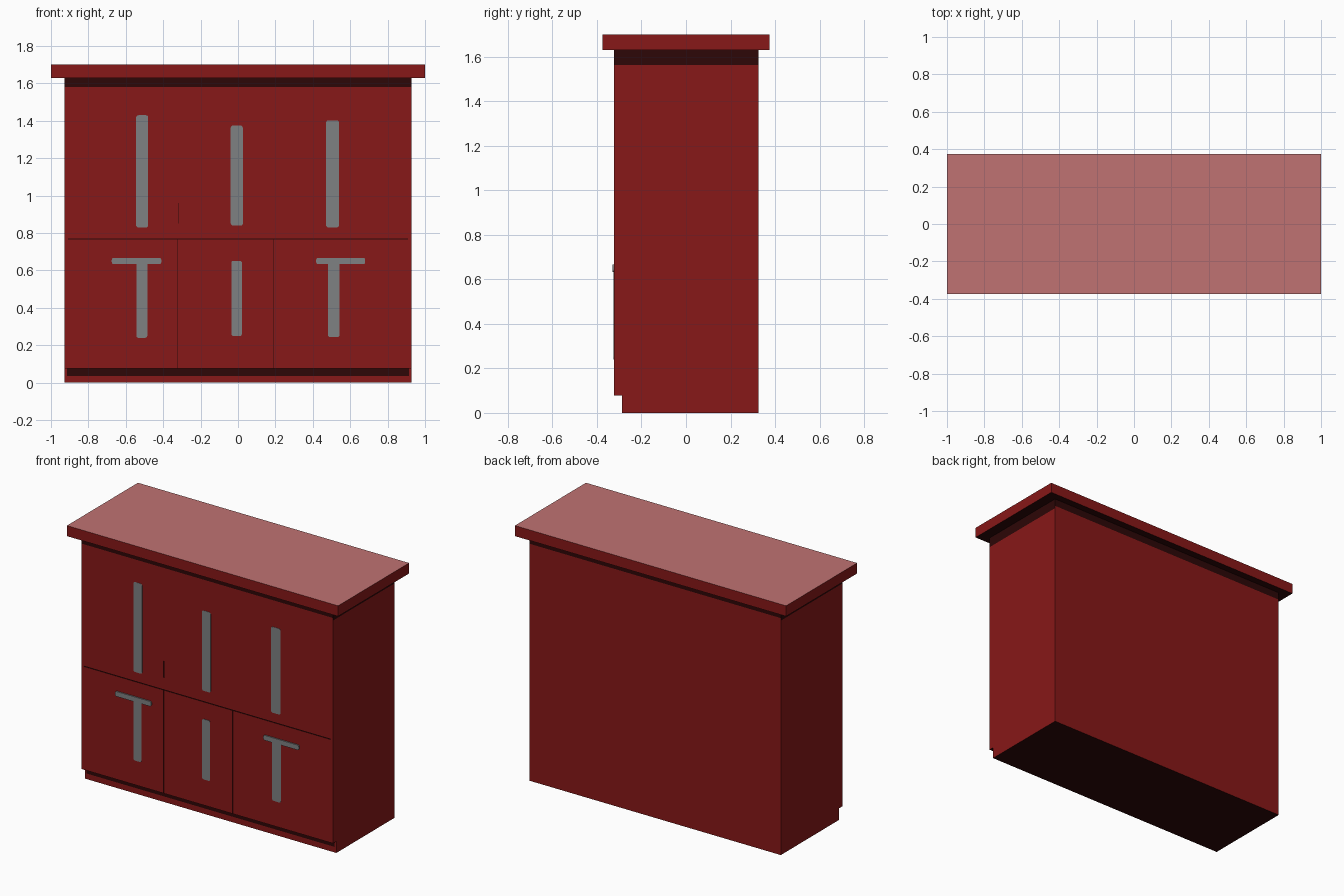
import bpy, bmesh

if "Cube" in bpy.data.objects:
    bpy.data.objects.remove(bpy.data.objects["Cube"])

FRONT = -0.323


def material(name, rgb):
    m = bpy.data.materials.new(name)
    m.diffuse_color = (*rgb, 1)
    m.use_nodes = True
    m.node_tree.nodes["Principled BSDF"].inputs["Base Color"].default_value = m.diffuse_color
    return m


red = material("red paint", (0.245, 0.009, 0.009))
pink = material("pale red top", (0.53, 0.17, 0.17))
grey = material("grey metal", (0.21, 0.22, 0.225))
dark = material("dark recess red", (0.026, 0.002, 0.002))


def box(name, x0, x1, y0, y1, z0, z1, mat):
    bm = bmesh.new()
    bmesh.ops.create_cube(bm, size=1)
    for v in bm.verts:
        v.co = ((x0 + x1) / 2 + v.co.x * (x1 - x0),
                (y0 + y1) / 2 + v.co.y * (y1 - y0),
                (z0 + z1) / 2 + v.co.z * (z1 - z0))
    me = bpy.data.meshes.new(name)
    bm.to_mesh(me)
    bm.free()
    me.materials.append(mat)
    ob = bpy.data.objects.new(name, me)
    bpy.context.collection.objects.link(ob)
    return ob


def handle(name, x0, x1, z0, z1, depth, r):
    # thin plate with rounded corners in the front plane
    ob = box(name, x0, x1, FRONT - depth, FRONT + 0.003, z0, z1, grey)
    bm = bmesh.new()
    bm.from_mesh(ob.data)
    edges = [e for e in bm.edges
             if abs(e.verts[0].co.y - e.verts[1].co.y) > 1e-5]
    bmesh.ops.bevel(bm, geom=edges, offset=r, segments=3, profile=0.5,
                    affect='EDGES')
    bm.to_mesh(ob.data)
    bm.free()


# cabinet body: side profile with recessed plinth, extruded across x
profile = [(-0.288, 0), (0.325, 0), (0.325, 1.63), (FRONT, 1.63),
           (FRONT, 0.077), (-0.288, 0.077)]
bm = bmesh.new()
face = bm.faces.new([bm.verts.new((-0.927, y, z)) for y, z in profile])
ext = bmesh.ops.extrude_face_region(bm, geom=[face])
for v in ext["geom"]:
    if isinstance(v, bmesh.types.BMVert):
        v.co.x = 0.927
bmesh.ops.recalc_face_normals(bm, faces=bm.faces)


def slice_at(co, no):
    bmesh.ops.bisect_plane(bm, geom=bm.verts[:] + bm.edges[:] + bm.faces[:],
                           dist=1e-6, plane_co=co, plane_no=no)


# cut lines for the dark bands under the top and above the plinth
for z in (0.037, 1.563, 1.58):
    slice_at((0, 0, z), (0, 0, 1))
for x in (-0.915, 0.915):
    slice_at((x, 0, 0), (1, 0, 0))
bm.normal_update()
for f in bm.faces:
    c, n = f.calc_center_median(), f.normal
    under_top = c.z > (1.563 if abs(n.x) > 0.5 else 1.58)
    plinth_band = n.y < -0.5 and 0.037 < c.z < 0.077 and abs(c.x) < 0.915
    if under_top or plinth_band or n.z < -0.5:
        f.material_index = 1
me = bpy.data.meshes.new("cabinet_body")
bm.to_mesh(me)
bm.free()
me.materials.append(red)
me.materials.append(dark)
body = bpy.data.objects.new("cabinet_body", me)
bpy.context.collection.objects.link(body)

# fine dark grooves separating the door fronts
for i, (x0, x1, z0, z1) in enumerate([(-0.91, 0.91, 0.765, 0.77),
                                      (-0.324, -0.32, 0.05, 0.768),
                                      (-0.322, -0.317, 0.85, 0.96),
                                      (0.187, 0.191, 0.05, 0.768)]):
    cut = box(f"groove_cutter_{i}", x0, x1, FRONT - 0.02, FRONT + 0.005,
              z0, z1, dark)
    cut.hide_render = True
    cut.hide_set(True)
    mod = body.modifiers.new("groove", 'BOOLEAN')
    mod.operation = 'DIFFERENCE'
    mod.solver = 'EXACT'
    mod.material_mode = 'TRANSFER'
    mod.object = cut

# overhanging top slab with lighter upper face and dark underside
top = box("top_slab", -1, 1, -0.374, 0.374, 1.63, 1.7, red)
top.data.materials.append(pink)
top.data.materials.append(dark)
for p in top.data.polygons:
    if p.normal.z > 0.9:
        p.material_index = 1
    elif p.normal.z < -0.9:
        p.material_index = 2

# vertical handles, upper and lower rows
for side, x0, x1, z0, z1 in [("left", -0.545, -0.48, 0.83, 1.43),
                             ("middle", -0.039, 0.026, 0.84, 1.375),
                             ("right", 0.471, 0.54, 0.83, 1.403)]:
    handle(f"upper_handle_{side}", x0, x1, z0, z1, 0.0015, 0.012)
for side, x0, x1, z0, z1 in [("left", -0.543, -0.485, 0.24, 0.645),
                             ("middle", -0.036, 0.021, 0.25, 0.652),
                             ("right", 0.48, 0.544, 0.245, 0.645)]:
    handle(f"lower_handle_{side}", x0, x1, z0, z1, 0.003, 0.01)

# crossbars above the outer lower handles
handle("crossbar_left", -0.675, -0.41, 0.634, 0.667, 0.008, 0.01)
handle("crossbar_right", 0.418, 0.68, 0.634, 0.667, 0.008, 0.01)
